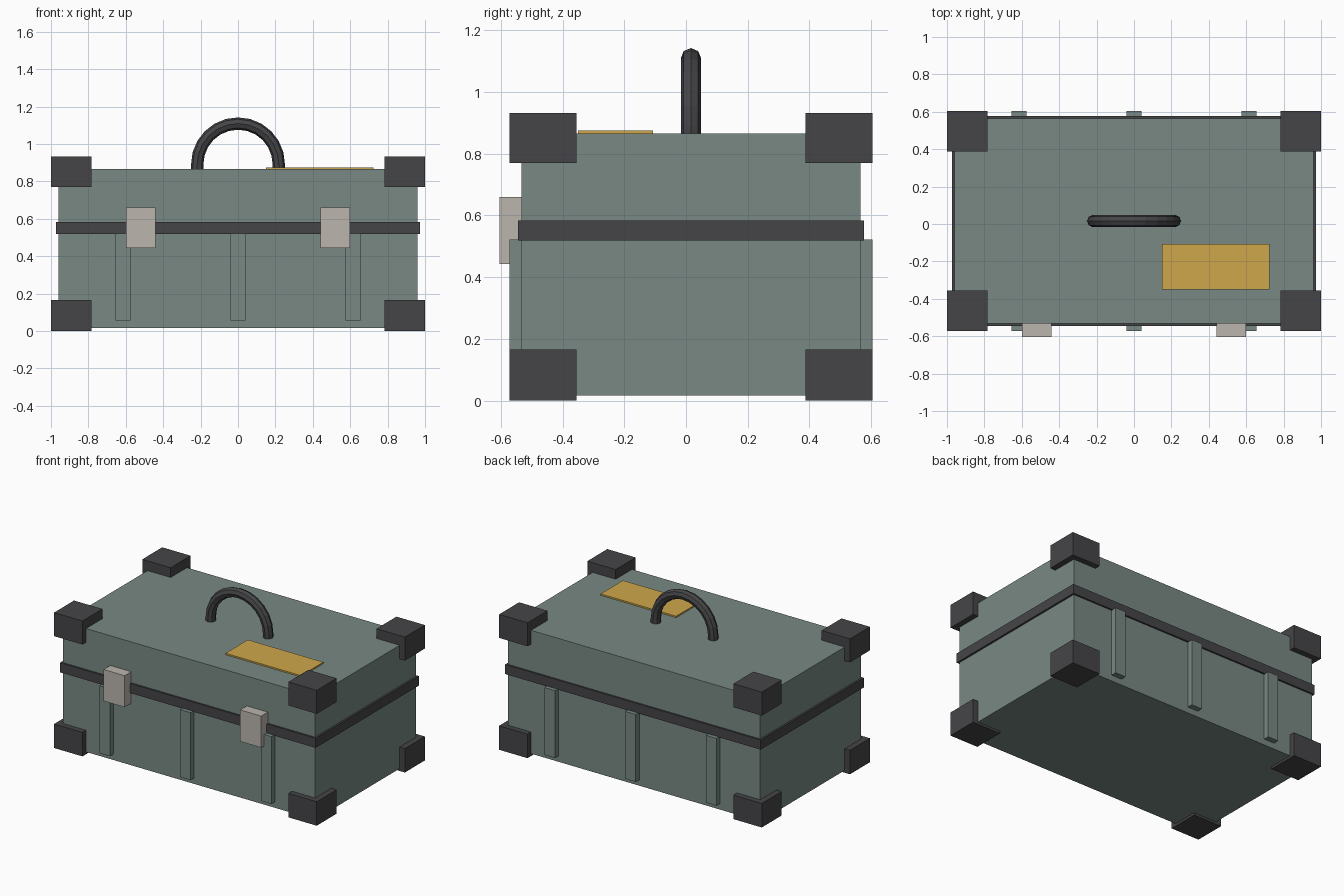
import bpy, bmesh
from math import pi, cos, sin
from mathutils import Vector

if "Cube" in bpy.data.objects:
    bpy.data.objects.remove(bpy.data.objects["Cube"])

CY = 0.016          # y centre of the case (latches shift it back)
HX, HY = 0.96, 0.549  # half size of the case body


def material(name, rgb):
    m = bpy.data.materials.new(name)
    m.diffuse_color = (*rgb, 1)
    m.use_nodes = True
    m.node_tree.nodes["Principled BSDF"].inputs["Base Color"].default_value = m.diffuse_color
    return m


GREEN = material("green_grey_shell", (0.19, 0.25, 0.23))
DARK = material("dark_rubber", (0.06, 0.06, 0.065))
STEEL = material("pale_steel", (0.50, 0.46, 0.42))
YELLOW = material("yellow_label", (0.62, 0.39, 0.07))


def finish(name, bm, mat):
    bmesh.ops.recalc_face_normals(bm, faces=bm.faces)
    me = bpy.data.meshes.new(name)
    bm.to_mesh(me)
    bm.free()
    me.materials.append(mat)
    ob = bpy.data.objects.new(name, me)
    bpy.context.collection.objects.link(ob)
    return ob


def box(name, x, y, z, mat):
    """Box from (min, max) ranges on each axis."""
    bm = bmesh.new()
    bmesh.ops.create_cube(bm, size=1)
    for v in bm.verts:
        v.co = Vector([(a + b) / 2 + c * (b - a) for c, (a, b) in zip(v.co, (x, y, z))])
    return finish(name, bm, mat)


def around(half):
    return (CY - half, CY + half)


# Shell: lower case and lid, with the seal band between them
box("lower_case", (-HX, HX), around(HY), (0.016, 0.55), GREEN)
box("lid", (-HX, HX), around(HY), (0.55, 0.865), GREEN)
box("seal_band", (-0.973, 0.973), around(0.561), (0.518, 0.584), DARK)

# Corner guards, top and bottom
for sx, xn in ((-1, "left"), (1, "right")):
    for sy, yn in ((-1, "front"), (1, "back")):
        xr = sorted((sx * 0.784, sx * 1.0))
        yr = sorted((CY + sy * 0.371, CY + sy * 0.588))
        box(f"corner_bottom_{yn}_{xn}", xr, yr, (0, 0.165), DARK)
        box(f"corner_top_{yn}_{xn}", xr, yr, (0.77, 0.932), DARK)

# Ribs on the front and back of the lower case
for i, x in enumerate((-0.615, 0, 0.615)):
    for sy, yn in ((-1, "front"), (1, "back")):
        yr = sorted((CY + sy * 0.53, CY + sy * 0.588))
        box(f"rib_{yn}_{i + 1}", (x - 0.04, x + 0.04), yr, (0.057, 0.521), GREEN)

# Latches across the seam
for x, n in ((-0.52, "left"), (0.52, "right")):
    box(f"latch_{n}", (x - 0.08, x + 0.08), (-0.605, -0.53), (0.443, 0.66), STEEL)

# Blank label plate on the lid
box("label_plate", (0.15, 0.725), (-0.35, -0.107), (0.855, 0.875), YELLOW)

# Carry handle: octagonal ring section swept over a half turn, feet sunk in the lid
R, r, CZ = 0.218, 0.033, 0.891
path = [(R, CZ - 0.05, 0)]
path += [(R * cos(a), CZ + R * sin(a), a) for a in (pi * k / 12 for k in range(13))]
path += [(-R, CZ - 0.05, pi)]
bm = bmesh.new()
rings = []
for px, pz, a in path:
    ring = []
    for k in range(8):
        t = 2 * pi * k / 8
        out = r * cos(t)
        ring.append(bm.verts.new((px + out * cos(a), CY + r * sin(t), pz + out * sin(a))))
    rings.append(ring)
for p, q in zip(rings, rings[1:]):
    for k in range(8):
        j = (k + 1) % 8
        bm.faces.new((p[k], p[j], q[j], q[k]))
bm.faces.new(rings[0])
bm.faces.new(rings[-1])
finish("carry_handle", bm, DARK)
